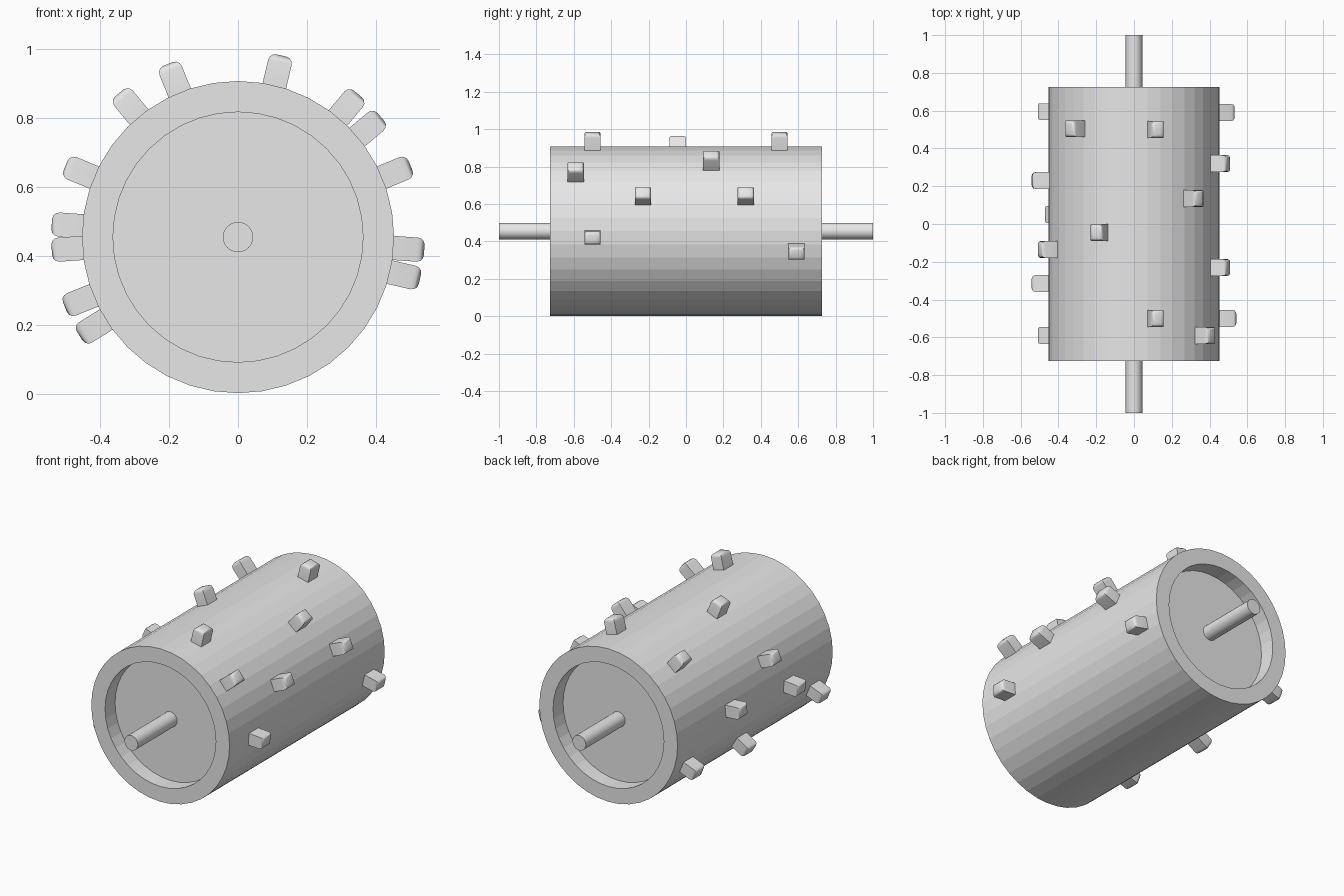
import bpy, bmesh, math
from mathutils import Matrix, Vector

if "Cube" in bpy.data.objects:
    bpy.data.objects.remove(bpy.data.objects["Cube"], do_unlink=True)

AXIS_Z = 0.455
RADIUS = 0.453

grey = bpy.data.materials.new("plain_grey")
grey.use_nodes = True
grey.diffuse_color = (0.8, 0.8, 0.8, 1)
grey.node_tree.nodes["Principled BSDF"].inputs["Base Color"].default_value = (0.8, 0.8, 0.8, 1)


def add_object(name, bm, smooth=False):
    bmesh.ops.recalc_face_normals(bm, faces=bm.faces[:])
    mesh = bpy.data.meshes.new(name)
    bm.to_mesh(mesh)
    bm.free()
    mesh.materials.append(grey)
    obj = bpy.data.objects.new(name, mesh)
    bpy.context.collection.objects.link(obj)
    if smooth:
        bpy.ops.object.select_all(action="DESELECT")
        obj.select_set(True)
        bpy.context.view_layer.objects.active = obj
        bpy.ops.object.shade_smooth_by_angle(angle=math.radians(50))
    return obj


def lathe(name, profile, sides, smooth=False):
    """Turn (radius, y) points around the drum axis and cap both ends."""
    bm = bmesh.new()
    rings = []
    for r, y in profile:
        angles = [2 * math.pi * i / sides for i in range(sides)]
        rings.append([bm.verts.new((r * math.cos(a), y, AXIS_Z + r * math.sin(a))) for a in angles])
    for a, b in zip(rings, rings[1:]):
        for i in range(sides):
            j = (i + 1) % sides
            bm.faces.new((a[i], a[j], b[j], b[i]))
    bm.faces.new(rings[0])
    bm.faces.new(rings[-1])
    return add_object(name, bm, smooth)


def pin(name, angle, y):
    """Block standing on the drum, rounded around its outer face."""
    bm = bmesh.new()
    inner, outer = 0.42, 0.542
    bmesh.ops.create_cube(bm, size=1)
    bmesh.ops.scale(bm, vec=(outer - inner, 0.088, 0.07), verts=bm.verts)
    rim = [e for e in bm.edges if all(v.co.x > 0 for v in e.verts)]
    bmesh.ops.bevel(bm, geom=rim, offset=0.02, segments=3, profile=0.5, affect="EDGES")
    place = (Matrix.Translation(Vector((0, y, AXIS_Z)))
             @ Matrix.Rotation(-math.radians(angle), 4, "Y")
             @ Matrix.Translation(Vector(((inner + outer) / 2, 0, 0))))
    bmesh.ops.transform(bm, matrix=place, verts=bm.verts)
    return add_object(name, bm, True)


# Drum with a recessed disc at each end
END, FLOOR, RIM = 0.726, 0.632, 0.363
lathe("drum", [(RIM, -FLOOR), (RIM, -END), (RADIUS, -END),
               (RADIUS, END), (RIM, END), (RIM, FLOOR)], 40)

# Axle through the drum
lathe("axle", [(0.044, -1), (0.044, 1)], 24, True)

# Pins: angle around the axis, then positions along it
pins = {
    76.5: (-0.5, 0.5), 112: (-0.045,), 129.5: (0.505,), 157.5: (-0.135,),
    176: (0.23,), 184: (-0.315,), 202: (-0.59, 0.595), 212: (0.05,),
    50: (0.135,), 40: (-0.59,), 22.5: (-0.23, 0.32), -4: (-0.5,), -13: (0.59,),
}
count = 0
for angle, positions in pins.items():
    for y in positions:
        count += 1
        pin(f"pin_{count}", angle, y)
